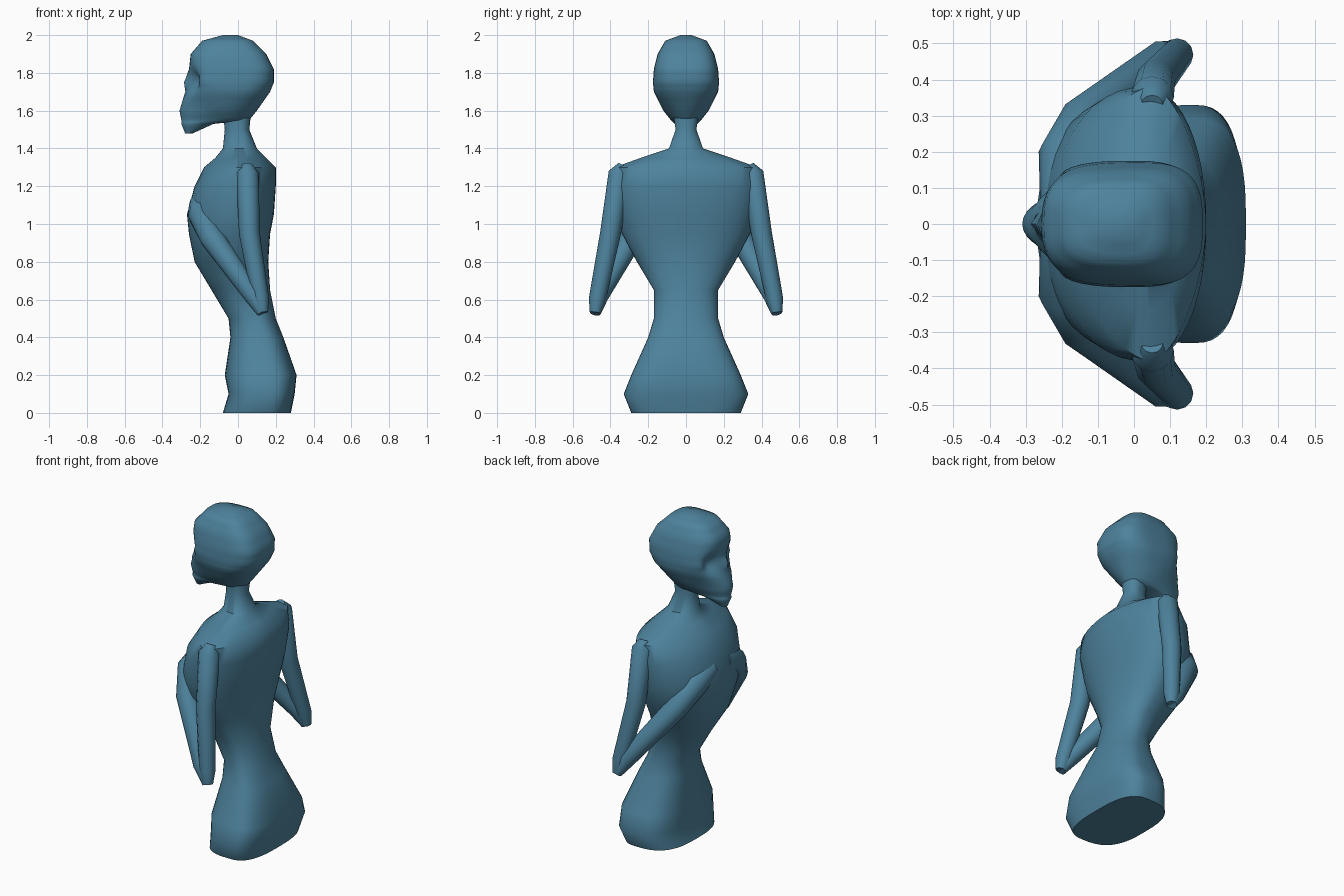
import bpy, bmesh, math
from mathutils import Vector

cube = bpy.data.objects.get("Cube")
if cube:
    bpy.data.objects.remove(cube)

skin = bpy.data.materials.new("muted blue")
skin.use_nodes = True
blue = (0.075, 0.225, 0.335, 1)
skin.diffuse_color = blue
skin.node_tree.nodes["Principled BSDF"].inputs["Base Color"].default_value = blue


def build_object(name, rings):
    """Join matching rings of points into a closed, smooth-shaded surface."""
    bm = bmesh.new()
    loops = [[bm.verts.new(point) for point in ring] for ring in rings]
    for lower, upper in zip(loops, loops[1:]):
        for i in range(len(lower)):
            bm.faces.new((lower[i - 1], lower[i], upper[i], upper[i - 1]))
    bm.faces.new(loops[0])
    bm.faces.new(loops[-1])
    bmesh.ops.recalc_face_normals(bm, faces=bm.faces)
    mesh = bpy.data.meshes.new(name)
    bm.to_mesh(mesh)
    bm.free()
    mesh.materials.append(skin)
    part = bpy.data.objects.new(name, mesh)
    bpy.context.collection.objects.link(part)
    bpy.ops.object.select_all(action='DESELECT')
    part.select_set(True)
    bpy.context.view_layer.objects.active = part
    bpy.ops.object.shade_smooth_by_angle(angle=math.radians(50))


def section(z, front, back, width, power=0.95):
    """Level outline: rounded for a power near one, boxier below it."""
    middle = front + (back - front) * 0.6
    sides = 48
    outline = []
    for i in range(sides):
        angle = math.tau * i / sides
        along = math.copysign(abs(math.cos(angle)) ** power, math.cos(angle))
        across = math.copysign(abs(math.sin(angle)) ** power, math.sin(angle))
        reach = back - middle if along > 0 else middle - front
        outline.append(Vector((middle + along * reach, across * width, z)))
    return outline


def refine(rings, steps):
    """Insert evenly blended rings between the given ones."""
    dense = []
    for lower, upper in zip(rings, rings[1:]):
        for k in range(steps):
            dense.append([a.lerp(b, k / steps) for a, b in zip(lower, upper)])
    return dense + [rings[-1]]


def hollow(point, y, z, depth):
    """Press a soft pair of dents into the face."""
    if point.x < -0.1:
        distance = Vector((abs(point.y) - y, point.z - z)).length
        point.x += depth * math.exp(-(distance / 0.05) ** 2)


def limb(name, path, side):
    """Tapered tube along (centre, radius) pairs, mirrored by side."""
    sides = 12
    centres = [Vector((x, y * side, z)) for (x, y, z), radius in path]
    rings = []
    for i, centre in enumerate(centres):
        ahead = centres[min(i + 1, len(centres) - 1)] - centres[max(i - 1, 0)]
        across = ahead.cross(Vector((1, 0, 0))).normalized()
        up = ahead.cross(across).normalized()
        radius = path[i][1]
        angles = [math.tau * k / sides for k in range(sides)]
        rings.append([centre + radius * (math.cos(a) * across + math.sin(a) * up)
                      for a in angles])
    build_object(name, rings)


# Torso: hips, waist, chest, shoulders and neck
build_object("torso", [
    section(z=0, front=-0.08, back=0.28, width=0.29, power=0.7),
    section(z=0.1, front=-0.05, back=0.3, width=0.33, power=0.7),
    section(z=0.2, front=-0.07, back=0.31, width=0.29, power=0.7),
    section(z=0.4, front=-0.04, back=0.24, width=0.2, power=0.8),
    section(z=0.5, front=-0.05, back=0.2, width=0.17),
    section(z=0.65, front=-0.14, back=0.17, width=0.17),
    section(z=0.8, front=-0.23, back=0.16, width=0.26),
    section(z=0.95, front=-0.26, back=0.17, width=0.34),
    section(z=1.05, front=-0.27, back=0.19, width=0.36),
    section(z=1.2, front=-0.23, back=0.2, width=0.38),
    section(z=1.3, front=-0.18, back=0.2, width=0.38, power=1.2),
    section(z=1.35, front=-0.12, back=0.15, width=0.24, power=1.2),
    section(z=1.4, front=-0.08, back=0.1, width=0.09),
    section(z=1.5, front=-0.07, back=0.06, width=0.055),
    section(z=1.6, front=-0.08, back=0.07, width=0.07),
])

# Head: jaw, face and skull, with hollow eye sockets and cheeks
head = refine([
    section(z=1.48, front=-0.28, back=-0.24, width=0.02),
    section(z=1.53, front=-0.3, back=-0.13, width=0.06),
    section(z=1.55, front=-0.3, back=0.06, width=0.08),
    section(z=1.6, front=-0.31, back=0.1, width=0.12),
    section(z=1.7, front=-0.28, back=0.17, width=0.17, power=0.8),
    section(z=1.75, front=-0.29, back=0.19, width=0.175, power=0.7),
    section(z=1.82, front=-0.26, back=0.19, width=0.17, power=0.65),
    section(z=1.9, front=-0.25, back=0.15, width=0.15, power=0.65),
    section(z=1.97, front=-0.19, back=0.08, width=0.11, power=0.7),
    section(z=2, front=-0.08, back=0, width=0.03),
], steps=3)
for ring in head:
    for point in ring:
        hollow(point, y=0.085, z=1.755, depth=0.075)
        hollow(point, y=0.1, z=1.62, depth=0.03)
build_object("head", head)

# Arms: upper arms hang down, forearms fold up to the chest
for side, word in ((1, "left"), (-1, "right")):
    shoulder = (0.05, 0.35, 1.27)
    elbow = (0.12, 0.47, 0.6)
    elbow_tip = (0.13, 0.48, 0.53)
    wrist = (-0.14, 0.29, 0.93)
    hand = (-0.19, 0.19, 1.05)
    fingers = (-0.19, 0.06, 1.1)
    limb(word + "_upper_arm", [
        ((0.05, 0.33, 1.31), 0.03),
        (shoulder, 0.06),
        ((0.06, 0.4, 0.95), 0.055),
        (elbow, 0.045),
        (elbow_tip, 0.03),
    ], side)
    limb(word + "_forearm", [
        (elbow_tip, 0.03),
        ((0.08, 0.46, 0.62), 0.05),
        (wrist, 0.065),
        (hand, 0.075),
        (fingers, 0.07),
    ], side)
